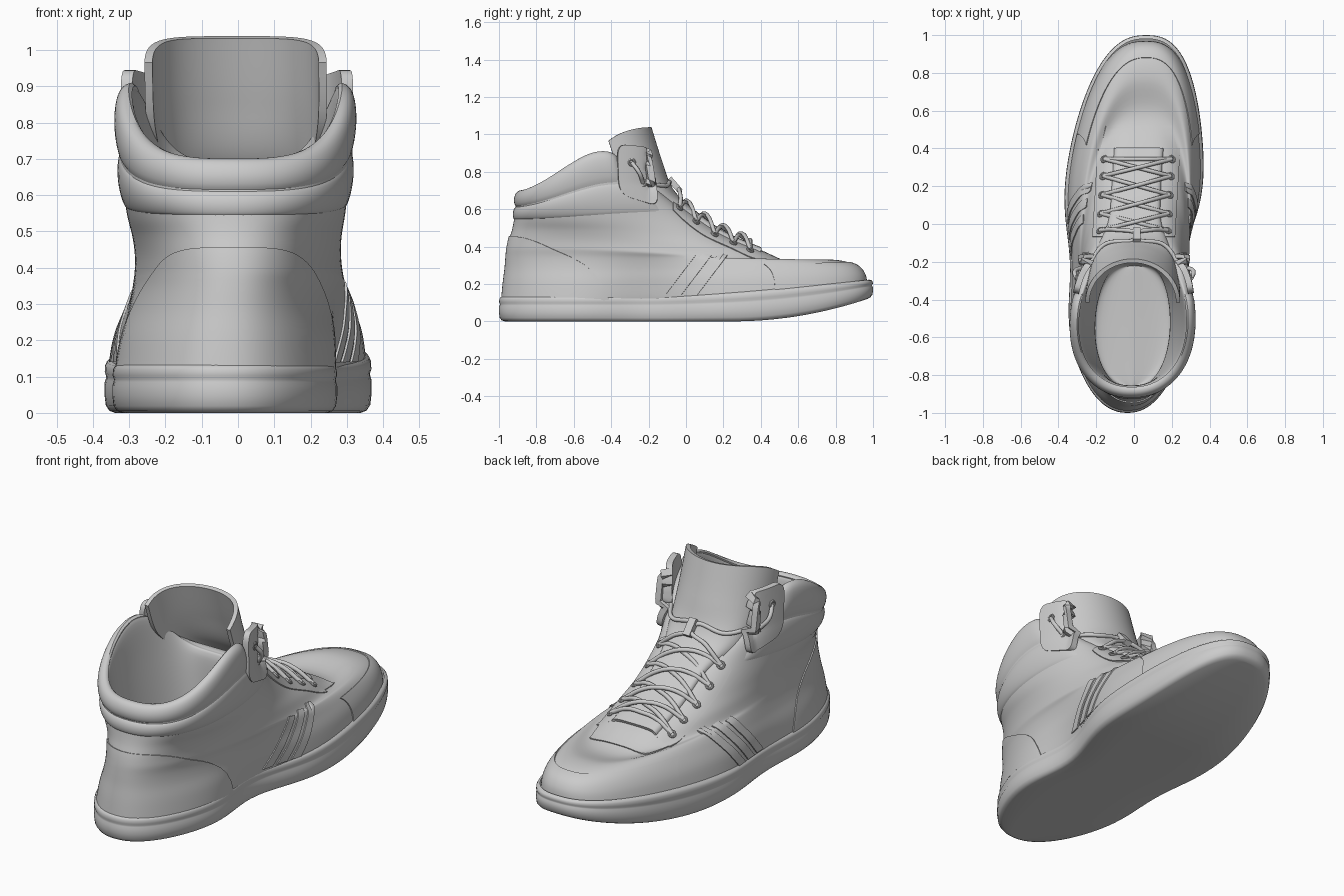
import bpy
import bmesh
from math import sin, cos, pi, copysign, exp
from mathutils import Vector
from mathutils.bvhtree import BVHTree

old = bpy.data.objects.get("Cube")
if old:
    bpy.data.objects.remove(old)

grey = bpy.data.materials.new("plain grey")
grey.use_nodes = True
grey.diffuse_color = (0.6, 0.6, 0.6, 1)
grey.node_tree.nodes["Principled BSDF"].inputs["Base Color"].default_value = grey.diffuse_color
parts = []


def keep(ob):
    ob.data.materials.append(grey)
    parts.append(ob)
    return ob


def spline(rows, t):
    """Smooth interpolation through a list of tuples."""
    i = max(0, min(int(t), len(rows) - 2))
    f = max(0, min(t - i, 1))
    p, q, r, s = (rows[max(0, min(n, len(rows) - 1))] for n in range(i - 1, i + 3))
    return [b + f * ((c - a) + f * (2 * a - 5 * b + 4 * c - d + f * (3 * (b - c) + d - a))) * 0.5
            for a, b, c, d in zip(p, q, r, s)]


def grid(name, nu, nv, point, thick=0.0, closed=False, offset=1.0):
    """Surface from a function of u and v, with optional thickness."""
    cols = nu if closed else nu + 1
    verts = [point(i / nu, j / nv) for j in range(nv + 1) for i in range(cols)]
    faces = [(j * cols + i, j * cols + (i + 1) % cols,
              (j + 1) * cols + (i + 1) % cols, (j + 1) * cols + i)
             for j in range(nv) for i in range(nu)]
    mesh = bpy.data.meshes.new(name)
    mesh.from_pydata(verts, [], faces)
    bm = bmesh.new()
    bm.from_mesh(mesh)
    bmesh.ops.remove_doubles(bm, verts=bm.verts, dist=0.0002)
    bm.to_mesh(mesh)
    bm.free()
    ob = bpy.data.objects.new(name, mesh)
    bpy.context.collection.objects.link(ob)
    if thick:
        mod = ob.modifiers.new("thickness", "SOLIDIFY")
        mod.thickness, mod.offset = thick, offset
    return keep(ob), verts, faces


def centre(y):
    s = (y + 1) / 2
    return -0.035 + 0.1 * s * s


def outline(a, yb, yf, w, front, waist):
    """Foot-shaped ring: angle 0 at the heel, pi at the toe, narrowed at the arch."""
    s = (1 - cos(a)) / 2
    y = yb + (yf - yb) * s
    power = 0.9 + (front - 0.9) * s
    arch = (.26 if sin(a) > 0 else .14) * waist * exp(-((y + .22) / .28) ** 2)
    return centre(y) + copysign(w * (1 - arch) * abs(sin(a)) ** power, sin(a)), y, s


# Upper: rings of heel y, heel z, front y, front z, half width, front power, side lift
RINGS = [
    (-.985, .09, .965, .165, .367, .8, 0), (-.975, .20, .955, .25, .347, .82, 0),
    (-.965, .28, .90, .305, .318, .82, 0), (-.96, .34, .77, .33, .298, .8, 0),
    (-.955, .39, .58, .305, .288, .75, 0), (-.945, .44, .4, .375, .283, .7, 0),
    (-.93, .49, .2, .46, .287, .65, 0), (-.92, .54, .02, .58, .302, .6, .01),
    (-.912, .60, -.1, .67, .317, .5, .08), (-.905, .65, -.14, .69, .318, .5, .15),
    (-.885, .685, -.17, .69, .305, .5, .2), (-.86, .675, -.19, .68, .28, .55, .2),
    (-.855, .55, -.2, .6, .25, .6, .08), (-.87, .28, -.2, .3, .2, .7, 0),
    (-.86, .2, -.22, .22, .185, .7, 0), (-.86, .2, -.22, .22, 0, .7, 0)]


def upper(k, a):
    yb, zb, yf, zf, w, front, lift = spline(RINGS, k)
    x, y, s = outline(a, yb, yf, max(w, 0), front, max(0, 1 - k / 4) ** 1.3)
    shift = .022 * min(1, max(0, k / 4))
    return Vector((x + shift, y, zb + (zf - zb) * s * s + lift * sin(pi * s ** 1.45)))


def raised(k, a, d):
    e = 0.02
    n = (upper(k, a + e) - upper(k, a - e)).cross(upper(k + e, a) - upper(k - e, a))
    return upper(k, a) + n.normalized() * d


body, bv, bf = grid("upper", 128, 90, lambda u, v: upper(v * (len(RINGS) - 1), u * 2 * pi), closed=True)
skin = BVHTree.FromPolygons(bv, bf)


def cast(origin, direction):
    hit, normal, _, _ = skin.ray_cast(Vector(origin), Vector(direction))
    return hit, normal


# Sole: height fraction, outset, width factor; raised toe and a soft side groove
SOLE = [(0, -.03, 0), (0, -.03, .5), (0, -.03, 1), (.04, -.014, 1), (.14, -.004, 1), (.35, 0, 1),
        (.55, 0, 1), (.63, -.004, 1), (.69, -.005, 1), (.76, -.001, 1), (.88, -.002, 1),
        (.95, -.007, 1), (1, -.02, 1)]


def sole(u, v):
    f, out, wide = SOLE[round(v * (len(SOLE) - 1))]
    x, y, s = outline(u * 2 * pi, -1 - out, 1 + out, (.379 + out) * wide, .8, 1)
    low = .13 * max(0, (y - .25) / .75) ** 2
    high = .135 + .09 * max(0, (y + .2) / 1.2) ** 1.5
    return Vector((x, y, low + (high - low) * f))


grid("sole", 128, len(SOLE) - 1, sole, closed=True)


# Padded collar bands that run round the heel
def band(name, k0, k1, reach, puff):
    def point(u, v):
        a = (2 * u - 1) * reach
        edge = min(1, (1 - abs(2 * u - 1)) * 14) ** .5
        return raised(k0 + (k1 - k0) * v, a, -.004 + puff * edge * max(0, sin(pi * v)) ** .6)
    grid(name, 72, 14, point)


band("collar_pad", 8.2, 10.9, 2.05, .022)
band("collar_lower_band", 7.05, 8.25, 2.4, .015)

# Heel counter and toe guard overlays
grid("heel_counter", 60, 20, lambda u, v: upper(
    .1 + 5.2 * v * (1 - abs(2 * u - 1) ** 4), (2 * u - 1) * 1.15), .006)
grid("toe_guard", 60, 16, lambda u, v: upper(
    .1 + 2.1 * v, pi + (2 * u - 1) * 1.05), .005)


def mix(corners, u, v):
    a, b, c, d = (Vector(p) for p in corners)
    return (a * (1 - u) + b * u) * (1 - v) + (d * (1 - u) + c * u) * v


def side_plate(name, side, corners, thick, top=9, front=9, rounding=0):
    """Plate laid on one side of the upper, given by y and z corners."""
    def point(u, v):
        m, n = 2 * u - 1, 2 * v - 1
        m, n = m * (1 - rounding * n ** 6), n * (1 - rounding * m ** 6)
        p = mix(corners, (1 + m * side) / 2, (1 + n) / 2)
        hit, _ = cast((side * 2, min(p.x, front), min(p.y, top)), (-side, 0, 0))
        return Vector((hit.x if hit else side * .28, p.x, p.y))
    grid(name, 14, 16, point, thick, offset=0)


def top_plate(name, corners, thick):
    """Plate laid on the upper from above, given by x and y corners."""
    def point(u, v):
        p = mix(corners, u, v)
        hit, _ = cast((p.x, p.y, 2), (0, 0, -1))
        return hit or Vector((p.x, p.y, .4))
    grid(name, 16, 16, point, thick, offset=0)


# Tongue: y, z, half width, wrap depth, corner drop
TONGUE = [(.4, .385, .12, 0, .02), (.2, .472, .12, 0, .02), (.03, .595, .13, .02, .02),
          (-.08, .705, .2, .1, .05), (-.14, .86, .235, .2, .07), (-.195, 1.035, .24, .22, .07)]


def tongue(u, v):
    y, z, w, deep, drop = spline(TONGUE, v * 5)
    q = 1 - 2 * u
    return Vector((centre(y) + .012 + w * sin(q * pi / 2),
                   y - deep * (1 - cos(q * pi / 2)), z - drop * q ** 4))


grid("tongue", 32, 40, tongue, .022, offset=0)


def tube(name, points, radius):
    curve = bpy.data.curves.new(name, "CURVE")
    curve.dimensions = "3D"
    curve.bevel_depth, curve.bevel_resolution, curve.resolution_u = radius, 3, 10
    line = curve.splines.new("BEZIER")
    line.bezier_points.add(len(points) - 1)
    for b, p in zip(line.bezier_points, points):
        b.co = p
        b.handle_left_type = b.handle_right_type = "AUTO"
    ob = bpy.data.objects.new(name, curve)
    bpy.context.collection.objects.link(ob)
    keep(ob)


def eyelet(name, place, normal):
    bpy.ops.mesh.primitive_torus_add(location=place, major_radius=.016, minor_radius=.006,
                                     major_segments=20, minor_segments=8,
                                     rotation=normal.to_track_quat("Z", "Y").to_euler())
    bpy.context.object.name = name
    keep(bpy.context.object)


# Lace stays, side stripes, ankle flaps and eyelets, mirrored left and right
top_plate("stay_bridge", [(-.18, .38), (.23, .38), (.2, .52), (-.15, .52)], .012)
holes = {}
for side, word in ((1, "left"), (-1, "right")):
    inner = [(centre(y) + .012 + side * .125, y) for y in (-.07, .4)]
    outer = [(centre(y) + .012 + side * .215, y) for y in (-.07, .4)]
    l, r = (inner, outer) if side > 0 else (outer, inner)
    top_plate(word + "_lace_stay", [l[0], r[0], r[1], l[1]], .012)
    for n in range(3):
        y = -.17 + n * .085
        side_plate(f"{word}_stripe_{n + 1}", side,
                   [(y, .14), (y + .06, .14), (y + .22, .35), (y + .175, .36)], .012)
    side_plate(word + "_ankle_flap", side,
               [(-.36, .68), (-.14, .61), (-.19, .93), (-.37, .95)], .032, .74, -.2, .14)
    holes[side] = []
    for n, y in enumerate((.34, .25, .15, .05, -.04)):
        hit, normal = cast((centre(y) + .012 + side * .175, y, 2), (0, 0, -1))
        place = hit + normal * .01
        eyelet(f"{word}_eyelet_{n + 1}", place, normal)
        holes[side].append(place)
    pair = []
    for y, z in ((-.29, .85), (-.23, .74)):
        hit, normal = cast((side * 2, y, min(z, .74)), (-side, 0, 0))
        pair.append(Vector((hit.x + side * .018, y, z)))
        eyelet(word + "_flap_eyelet", pair[-1], Vector((side, 0, 0)))
    out = Vector((side * .025, .01, 0))
    tube(word + "_flap_lace", [pair[0], (pair[0] + pair[1]) / 2 + out, pair[1]], .011)
    # Lace from the top eyelet through the tongue loop to the flap
    tube(word + "_upper_lace", [holes[side][-1], Vector((side * .1, -.03, .675)),
                                Vector((.01, -.065, .73)), Vector((side * .16, -.11, .725)),
                                pair[1] - Vector((side * .03, 0, 0))], .011)


# Crossing laces over the tongue
def lace(name, a, b, rise):
    m = (a + b) / 2
    ridge, _ = cast((m.x, m.y, 2), (0, 0, -1))
    m.z = max(m.z, ridge.z) + rise
    lift = Vector((0, 0, .02))
    tube(name, [a, a.lerp(m, .55) + lift, m, b.lerp(m, .55) + lift, b], .011)


lace("front_lace", holes[1][0], holes[-1][0], .036)
for n in range(4):
    lace(f"lace_over_{n + 1}", holes[1][n], holes[-1][n + 1], .055)
    lace(f"lace_under_{n + 1}", holes[-1][n], holes[1][n + 1], .038)

# Tongue loop that holds the lace
bpy.ops.mesh.primitive_cube_add(size=1, location=(.015, -.06, .73), rotation=(-.85, 0, 0))
loop = bpy.context.object
loop.name, loop.scale = "tongue_loop", (.04, .09, .03)
keep(loop)

# Fix the modifiers and curves into meshes and smooth them
bpy.ops.object.select_all(action="DESELECT")
for ob in parts:
    ob.select_set(True)
bpy.context.view_layer.objects.active = body
bpy.ops.object.convert(target="MESH")
bpy.ops.object.shade_smooth_by_angle(angle=.7)
